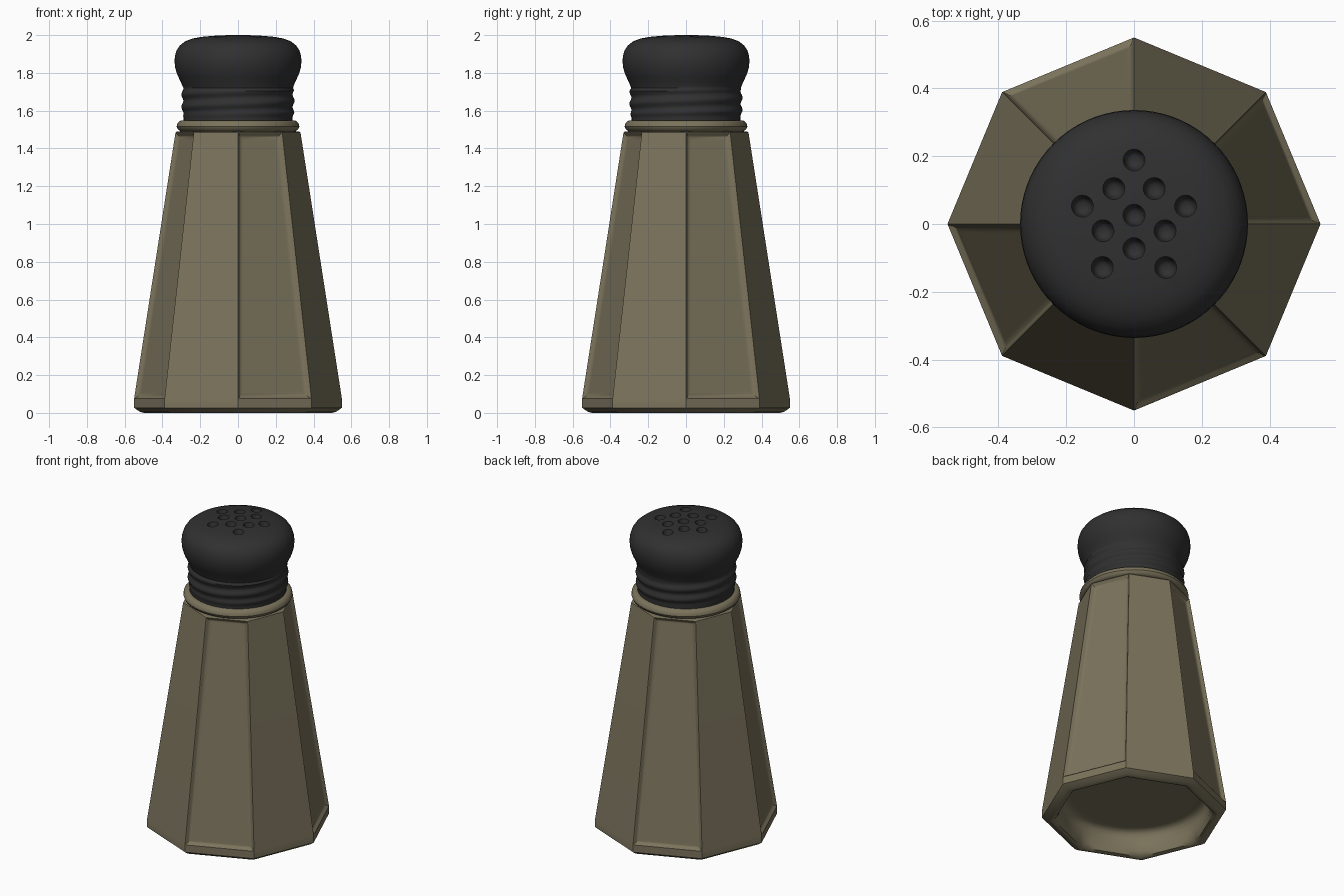
import bpy, bmesh
from math import sin, cos, pi

if "Cube" in bpy.data.objects:
    bpy.data.objects.remove(bpy.data.objects["Cube"])


def material(name, color):
    m = bpy.data.materials.new(name)
    m.diffuse_color = (*color, 1)
    m.use_nodes = True
    m.node_tree.nodes["Principled BSDF"].inputs["Base Color"].default_value = m.diffuse_color
    return m


GLASS = material("olive_body", (0.195, 0.17, 0.105))
DARK = material("dark_cap", (0.03, 0.03, 0.031))


def octagon(a):
    """Radius factor of an octagon with corners on the axes."""
    return cos(pi / 8) / cos(a % (pi / 4) - pi / 8)


def loft(n, rings, radius=lambda i, a, r, z: r, start=False, end=False):
    """Skin a stack of (r, z) rings with n sides, optionally closing the ends."""
    bm = bmesh.new()
    loops = []
    for i, (r, z) in enumerate(rings):
        loop = []
        for k in range(n):
            a = 2 * pi * k / n
            q = radius(i, a, r, z)
            loop.append(bm.verts.new((q * cos(a), q * sin(a), z)))
        loops.append(loop)
    for lo, hi in zip(loops, loops[1:]):
        for k in range(n):
            j = (k + 1) % n
            bm.faces.new((lo[k], lo[j], hi[j], hi[k]))
    if start:
        bm.faces.new(loops[0][::-1])
    if end:
        bm.faces.new(loops[-1])
    return bm


def finish(bm, name, mat):
    me = bpy.data.meshes.new(name)
    bm.to_mesh(me)
    bm.free()
    ob = bpy.data.objects.new(name, me)
    bpy.context.collection.objects.link(ob)
    me.materials.append(mat)
    return ob


def smooth(ob, angle=35):
    bpy.ops.object.select_all(action='DESELECT')
    ob.select_set(True)
    bpy.context.view_layer.objects.active = ob
    bpy.ops.object.shade_smooth_by_angle(angle=angle * pi / 180)


# Octagonal tapering body, every second panel sunk in with a soft S-shaped wall
bm = loft(8, [(0.497, 0), (0.52, 0.006), (0.55, 0.027), (0.55, 0.075),
              (0.331, 1.484), (0.325, 1.489), (0.29, 1.493)])
bm.faces.ensure_lookup_table()
panels = [bm.faces[3 * 8 + k] for k in (0, 2, 4, 6)]
for width, depth in [(0.003, 0), (0.005, -0.0025), (0.009, -0.0115),
                     (0.009, -0.0045), (0.01, -0.001), (0.006, 0)]:
    bmesh.ops.inset_individual(bm, faces=panels, thickness=width, depth=depth,
                               use_even_offset=True)
body = finish(bm, "body", GLASS)
smooth(body, 32)
body.modifiers.new("flat_panels", 'WEIGHTED_NORMAL').keep_sharp = True

# Hollow underside: octagonal lip blending into a round dish
blend = [1, 1, 0.6, 0.25, 0, 0, 0, 0, 0]
bm = loft(64, [(0.497, 0), (0.478, 0.004), (0.455, 0.03), (0.447, 0.07), (0.44, 0.11),
               (0.432, 0.135), (0.417, 0.15), (0.395, 0.156), (0.37, 0.157)],
          lambda i, a, r, z: r * (1 + blend[i] * (octagon(a) - 1)), end=True)
bmesh.ops.reverse_faces(bm, faces=bm.faces)
smooth(finish(bm, "base_hollow", GLASS), 50)

# Rounded collar under the cap
bm = loft(64, [(0.28, 1.488), (0.303, 1.491), (0.318, 1.50), (0.325, 1.515),
               (0.322, 1.53), (0.312, 1.543), (0.298, 1.549), (0.27, 1.549)],
          start=True, end=True)
smooth(finish(bm, "collar", GLASS))

# Cap with a helical thread round its skirt
thread = [(0.289, 1.54 + 0.0075 * i) for i in range(25)]
dome = [(0.294, 1.73), (0.302, 1.75), (0.314, 1.775), (0.325, 1.80), (0.333, 1.83),
        (0.336, 1.86), (0.334, 1.89), (0.325, 1.92), (0.308, 1.945), (0.28, 1.967),
        (0.24, 1.982), (0.19, 1.991), (0.12, 1.997), (0.05, 2.0)]


def thread_radius(i, a, r, z):
    if i >= len(thread):
        return r
    fade = max(0, min(1, (z - 1.565) / 0.03, (1.725 - z) / 0.02))
    return r + 0.011 * fade * (0.5 + 0.5 * sin(2 * pi * (z - 1.57) / 0.066 - a))


cap = finish(loft(72, thread + dome, thread_radius, True, True), "cap", DARK)

# Shaker holes in a star pattern, cut as round-bottomed dents
half = [(0.06, 0.105), (0.153, 0.053), (0.092, -0.02), (0.094, -0.129)]
holes = [(0, 0.19), (0, 0.026), (0, -0.073)] + [(s * x, y) for x, y in half for s in (1, -1)]
bm = bmesh.new()
for x, y in holes:
    top = 2.0 - 0.25 * (x * x + y * y)
    part = loft(20, [(0.012, top - 0.04), (0.022, top - 0.034), (0.027, top - 0.022),
                     (0.029, top - 0.01), (0.034, top + 0.004), (0.034, top + 0.05)],
                start=True, end=True)
    bmesh.ops.translate(part, verts=part.verts, vec=(x, y, 0))
    me = bpy.data.meshes.new("hole")
    part.to_mesh(me)
    part.free()
    bm.from_mesh(me)
    bpy.data.meshes.remove(me)
cutter = finish(bm, "hole_cutter", DARK)
cutter.hide_render = True
mod = cap.modifiers.new("holes", 'BOOLEAN')
mod.object = cutter
mod.operation = 'DIFFERENCE'
mod.solver = 'EXACT'
bpy.context.view_layer.objects.active = cap
bpy.ops.object.modifier_apply(modifier=mod.name)
bpy.data.objects.remove(cutter)
smooth(cap, 40)
